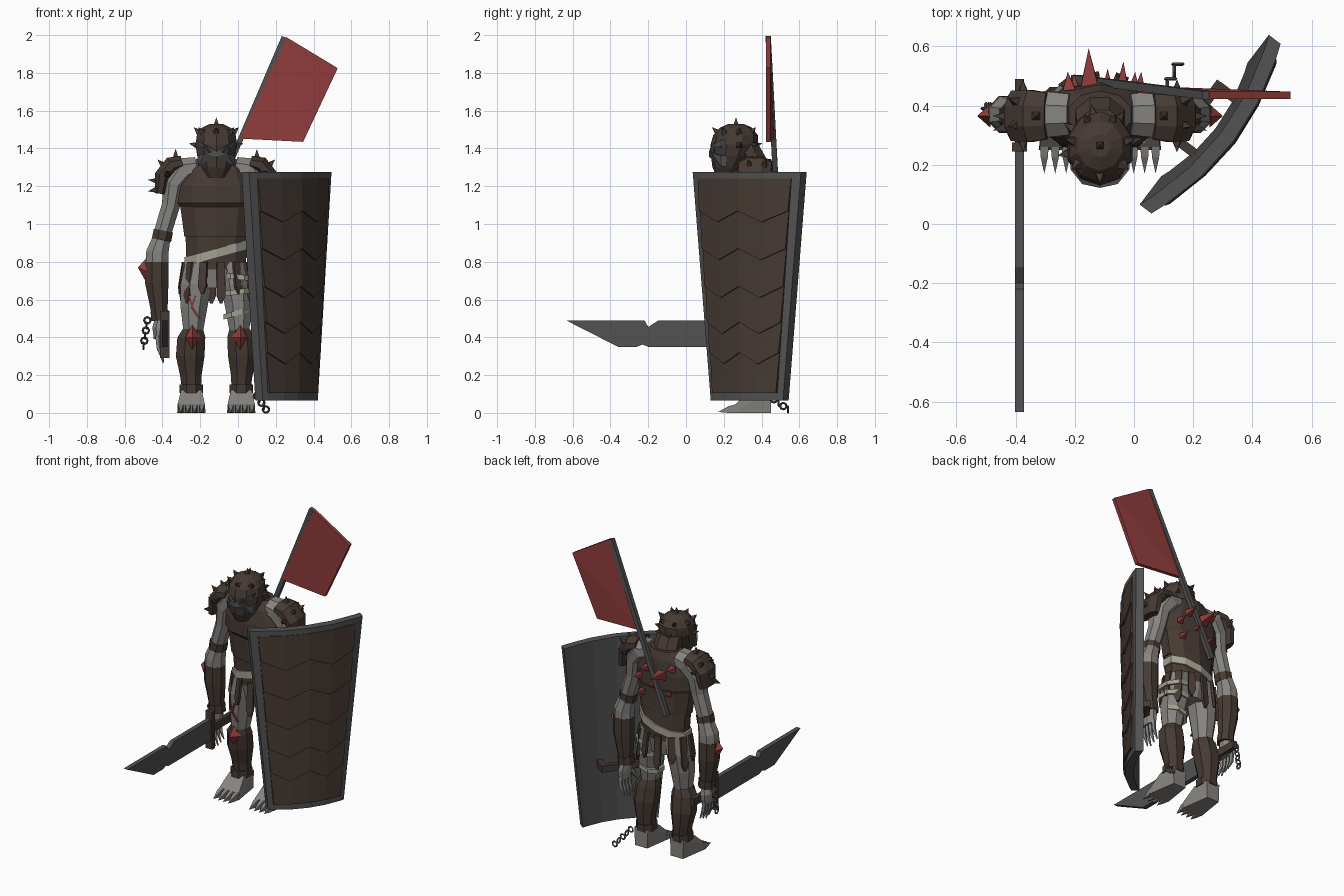
import bpy, bmesh
from math import pi, cos, sin
from mathutils import Vector as V

if "Cube" in bpy.data.objects:
    bpy.data.objects.remove(bpy.data.objects["Cube"])

CX, CY = -0.115, 0.365   # body axis


def material(name, rgb):
    m = bpy.data.materials.new(name)
    m.diffuse_color = (*rgb, 1)
    m.use_nodes = True
    m.node_tree.nodes["Principled BSDF"].inputs["Base Color"].default_value = m.diffuse_color
    return m


BROWN = material("leather", (0.062, 0.042, 0.033))
SKIN = material("skin", (0.24, 0.23, 0.215))
METAL = material("metal", (0.085, 0.085, 0.088))
RED = material("red", (0.28, 0.045, 0.045))
CLOTH = material("cloth", (0.36, 0.35, 0.28))


def finish(name, bm, mat):
    bmesh.ops.recalc_face_normals(bm, faces=bm.faces)
    me = bpy.data.meshes.new(name)
    bm.to_mesh(me)
    bm.free()
    me.materials.append(mat)
    ob = bpy.data.objects.new(name, me)
    bpy.context.collection.objects.link(ob)
    return ob


def hull(name, pts, mat):
    bm = bmesh.new()
    for p in pts:
        bm.verts.new(p)
    r = bmesh.ops.convex_hull(bm, input=bm.verts)
    bmesh.ops.delete(bm, geom=list({v for v in r["geom_interior"] if isinstance(v, bmesh.types.BMVert)}), context='VERTS')
    bmesh.ops.dissolve_limit(bm, angle_limit=0.02, verts=bm.verts, edges=bm.edges)
    return finish(name, bm, mat)


def box(name, lo, hi, mat):
    return hull(name, [(x, y, z) for x in (lo[0], hi[0]) for y in (lo[1], hi[1]) for z in (lo[2], hi[2])], mat)


def bar(name, a, b, w, d, mat, up=(0, 1, 0)):
    # rectangular beam from a to b: half width w, half depth d along "up"
    a, b, up = V(a), V(b), V(up)
    side = (b - a).cross(up).normalized()
    return hull(name, [p + side * w * i + up * d * j for p in (a, b) for i in (-1, 1) for j in (-1, 1)], mat)


def tube(name, path, mat, n=8, flat=False, slope=0):
    # rings (x, y, z, radius across, radius in y) lofted along a path
    bm = bmesh.new()
    rings = []
    for k, (x, y, z, a, b) in enumerate(path):
        t = V(path[min(k + 1, len(path) - 1)][:3]) - V(path[max(k - 1, 0)][:3])
        t = V((0, 0, 1)) if flat else t.normalized()
        across = V((0, 1, 0)).cross(t).normalized()
        deep = t.cross(across)
        ring = []
        for i in range(n):
            th = 2 * pi * (i + .5) / n
            p = V((x, y, z)) + across * a * cos(th) + deep * b * sin(th)
            p.z += slope * (p.x - x)
            ring.append(bm.verts.new(p))
        rings.append(ring)
    for r, q in zip(rings, rings[1:]):
        for i in range(n):
            bm.faces.new((r[i], r[(i + 1) % n], q[(i + 1) % n], q[i]))
    bm.faces.new(rings[0])
    bm.faces.new(rings[-1])
    return finish(name, bm, mat)


def spike(name, base, direction, r, length, mat):
    d = V(direction).normalized()
    u = d.orthogonal().normalized()
    w = d.cross(u)
    b = V(base) - d * .01
    return hull(name, [b + u * r, b - u * r, b + w * r, b - w * r, b + d * (length + .01)], mat)


def chain(name, start, step, count):
    for i in range(count):
        bpy.ops.mesh.primitive_torus_add(major_segments=8, minor_segments=4, major_radius=.017, minor_radius=.006,
                                         location=V(start) + V(step) * i, rotation=(pi / 2, 0, pi / 2 * (i % 2)))
        bpy.context.object.name = name
        bpy.context.object.data.materials.append(METAL)


def body(rows):
    return [(CX, y, z, a, b) for y, z, a, b in rows]


# torso, belt and skirt
tube("pelvis", body([(.38, .66, .10, .08), (.38, .76, .165, .10), (.38, .84, .165, .10)]), SKIN, 10, True)
tube("abdomen", body([(.38, .76, .165, .10), (.38, .86, .168, .105), (.375, .95, .172, .105)]), BROWN, 10, True)
tube("chest_armour", body([(.37, .935, .178, .11), (.365, 1.09, .2, .11), (.36, 1.11, .215, .122), (.36, 1.2, .215, .118),
                           (.365, 1.29, .17, .105), (.37, 1.345, .11, .08)]), BROWN, 10, True)
tube("belt", body([(.38, .82, .178, .115), (.38, .87, .178, .115)]), CLOTH, 10, True, .27)
for i in range(12):
    th = 2 * pi * (i + .25) / 12
    out, tan = V((cos(th), sin(th), 0)), V((-sin(th), cos(th), 0))
    low = .58 if i % 2 else .63
    pts = []
    for r, z, w in ((1, .8, .02), (1.12, low + .04, .023), (1.12, low, .006)):
        c = V((CX + .165 * r * cos(th), .38 + .105 * r * sin(th), z))
        pts += [c + tan * w * s + out * o for s in (-1, 1) for o in (0, .016)]
    hull("skirt_strip", pts, BROWN)

# head, helmet, visor
tube("neck", body([(.38, 1.24, .12, .085), (.36, 1.34, .09, .075), (.32, 1.42, .085, .07)]), BROWN, 8, True)
tube("helmet", body([(.205, 1.245, .045, .04), (.22, 1.3, .082, .08), (.24, 1.36, .106, .108), (.255, 1.42, .116, .125),
                     (.262, 1.47, .108, .118), (.265, 1.51, .078, .085), (.265, 1.53, .035, .04)]), BROWN, 10, True)
for s in (-1, 1):
    for z0, z1 in ((1.445, 1.41), (1.36, 1.305)):
        hull("visor_wing", [(CX + s * x, y + o, z) for x, y, z in
             ((0, .122, 1.385), (0, .122, 1.355), (.06, .135, (z0 + 1.39) / 2), (.1, .185, z0), (.095, .185, z1))
             for o in (0, .03)], METAL)
spike("helmet_spike", (CX, .265, 1.525), (0, 0, 1), .024, .04, BROWN)
for z, r, count, tilt in ((1.49, .098, 7, .9), (1.42, .115, 8, .2)):
    for i in range(count):
        th = 2 * pi * i / count + (-pi / 2 if z > 1.45 else .2)
        if z < 1.45 and sin(th) < -.4:
            continue
        spike("helmet_spike", (CX + r * cos(th), .26 + r * sin(th), z), (cos(th), sin(th), tilt), .022, .033, BROWN)

# arms, legs (mirrored about the body axis)
for s in (-1, 1):
    X = lambda d: CX + s * d

    def limb(name, rows, mat, n=8, flat=False, slope=0):
        return tube(name, [(X(d), y, z, a, b) for d, y, z, a, b in rows], mat, n, flat, slope)

    limb("upper_arm", [(.10, .37, 1.30, .06, .075), (.17, .37, 1.285, .08, .085), (.225, .365, 1.21, .065, .075),
                       (.24, .365, 1.1, .052, .06), (.285, .365, .95, .05, .055)], SKIN)
    limb("pauldron", [(.18, .365, 1.325, .04, .085), (.235, .365, 1.312, .05, .095), (.285, .365, 1.255, .045, .092),
                      (.298, .365, 1.16, .03, .075)], BROWN)
    for d, z, dy, dx, dz in ((.215, 1.36, 0, 0, 1), (.285, 1.315, -.03, .7, .7), (.285, 1.315, .05, .7, .7),
                             (.325, 1.23, 0, 1, .1), (.325, 1.18, -.04, 1, -.2)):
        spike("pauldron_spike", (X(d), .365 + dy, z), (s * dx, dy * 6, dz), .022, .038, BROWN)
    for dy in (-.09, .09):
        spike("pauldron_spike", (X(.26), .365 + dy, 1.27), (0, dy, .03), .022, .035, BROWN)
    limb("elbow_band", [(.28, .365, .965, .056, .06), (.29, .365, .915, .056, .06)], BROWN)
    limb("elbow", [(.285, .37, .94, .048, .052), (.312, .37, .85, .064, .066), (.315, .37, .75, .066, .066)], SKIN)
    limb("bracer", [(.315, .37, .80, .067, .068), (.315, .37, .69, .067, .068), (.30, .37, .52, .045, .05)], BROWN)
    hull("elbow_spike", [(X(.37), .365, .82), (X(.37), .365, .69), (X(.37), .325, .75), (X(.37), .405, .75),
                         (X(.415), .365, .77)], RED)
    limb("wrist_band", [(.30, .37, .54, .052, .056), (.296, .37, .49, .052, .056)], BROWN)
    limb("palm", [(.295, .37, .5, .032, .045), (.305, .37, .45, .036, .06), (.305, .37, .39, .028, .055)], SKIN)
    for i in range(4):
        y = .325 + .03 * i
        limb("finger", [(.31, y, .41, .016, .014), (.305, y, .345, .014, .012), (.28, y, .265 + .012 * abs(i - 1), .004, .004)], SKIN, 5)
    hull("thumb", [(X(.28 + a), .32 + b, z) for a in (0, .025) for b in (0, .02) for z in (.45, .42)] + [(X(.265), .29, .35)], SKIN)
    # leg
    limb("thigh", [(.085, .38, .80, .085, .095), (.105, .375, .68, .09, .1), (.118, .37, .56, .077, .085),
                   (.122, .365, .43, .056, .065)], SKIN, 8, True)
    limb("greave", [(.122, .365, .45, .055, .065), (.132, .37, .40, .08, .08), (.138, .385, .30, .082, .085),
                    (.135, .395, .2, .062, .068), (.132, .395, .14, .056, .06)], BROWN, 8, True)
    limb("ankle_band", [(.132, .39, .15, .067, .072), (.132, .39, .105, .067, .072)], BROWN, 8, True)
    hull("knee_spike", [(X(.127), .305, .47), (X(.127), .305, .33), (X(.08), .31, .4), (X(.172), .31, .4),
                        (X(.127), .255, .4)], RED)
    hull("foot", [(X(.132 + w * k), y, z) for k in (-1, 1) for w, y, z in
                  ((.05, .45, .12), (.055, .34, .12), (.045, .45, 0), (.072, .26, .045), (.075, .25, 0))], SKIN)
    for i in range(4):
        d = .077 + .037 * i
        hull("toe_claw", [(X(d + a), .28, z) for a in (-.016, .016) for z in (.0, .05)] +
             [(X(d + a), .225, z) for a in (-.012, .012) for z in (.0, .035)] + [(X(d), .17, .005)], SKIN)

# leg wraps on one thigh, red markings on the other
for z, r, sl in ((.72, .098, -.1), (.64, .095, .12), (.53, .08, .3)):
    tube("thigh_wrap", [(CX + .112, .372, z - .014, r, r + .01), (CX + .112, .372, z + .014, r, r + .01)], CLOTH, 8, True, sl)
for a, b in (((-.11, .62), (-.13, .56)), ((-.13, .56), (-.09, .5)), ((-.145, .62), (-.12, .54))):
    bar("thigh_mark", (CX + a[0], .285, a[1]), (CX + b[0], .292, b[1]), .005, .006, RED)

# chains
chain("wrist_chain", (-.48, .39, .49), (-.004, 0, -.027), 6)
chain("ankle_chain", (.10, .44, .09), (.012, .025, -.018), 5)

# notched sword in one hand
bm = bmesh.new()
f = bm.faces.new([bm.verts.new((-.402, y, z)) for y, z in (
    (-.635, .49), (-.22, .49), (-.2, .455), (-.145, .49), (.26, .49), (.26, .35), (-.2, .35), (-.23, .362), (-.26, .35), (-.36, .35))])
ext = bmesh.ops.extrude_face_region(bm, geom=[f])
bmesh.ops.translate(bm, vec=(.03, 0, 0), verts=[v for v in ext["geom"] if isinstance(v, bmesh.types.BMVert)])
finish("sword_blade", bm, METAL)
box("sword_guard", (-.412, .245, .29), (-.362, .275, .54), BROWN)
box("sword_grip", (-.402, .26, .395), (-.372, .49, .445), BROWN)

# banner and pole on the back
bar("banner_pole", (-.2, .49, .95), (.245, .435, 1.99), .014, .014, METAL)
hull("banner", [(x, y + o, z) for x, y, z in ((.255, .435, 1.99), (.528, .435, 1.825), (.345, .435, 1.435), (.012, .455, 1.452))
                for o in (-.012, .012)], RED)

# red crystals on the back
for x, z, r, l in ((-.15, 1.2, .045, .13), (-.04, 1.22, .03, .085), (-.09, 1.12, .025, .06), (-.22, 1.25, .03, .05),
                   (.02, 1.15, .025, .05), (.0, 1.05, .025, .05), (-.2, 1.08, .022, .045)):
    spike("back_crystal", (x, .465, z), ((x - CX) * .7, 1, .15), r, l, RED)

# curved tapered shield
CH, N, C = V((.606, .796, 0)), V((.796, -.606, 0)), V((.277, .322, 0))
Z0, Z1 = .065, 1.275


def shield_point(u, z, o):
    w = .24 + .12 * (z - Z0) / (Z1 - Z0)
    return C + CH * u * w + N * (.2 * w * (1 - u * u) + o) + V((0, 0, z))


def plate(name, us, rows, mat):
    # rows: list of (list of z per column, front offset); closed at a back offset
    bm = bmesh.new()
    back = -.05 if mat is METAL else -.005
    loop = [(zs, o) for zs, o in rows] + [(zs, back) for zs, o in (rows[-1], rows[0])]
    g = [[bm.verts.new(shield_point(u, z, o)) for u, z in zip(us, zs)] for zs, o in loop]
    for k in range(len(g)):
        a, b = g[k], g[(k + 1) % len(g)]
        for i in range(len(us) - 1):
            bm.faces.new((a[i], a[i + 1], b[i + 1], b[i]))
    for i in (0, -1):
        bm.faces.new([r[i] for r in g])
    finish(name, bm, mat)


US = (-1, -.87, -.44, 0, .44, .87, 1)
plate("shield_plate", US, [([Z0] * 7, 0), ([Z1] * 7, 0)], METAL)
levels = [.105, .29, .45, .64, .84, 1.04, 1.24]
zig = [0, .03, -.03, .03, -.03]
for k in range(6):
    edge = lambda j: [levels[j] + (0 if j in (0, 6) else (.03, -.03)[i % 2]) for i in range(5)]
    plate("shield_scale", US[1:6], [(edge(k), .014), (edge(k + 1), .004)], BROWN)
grip = V((.215, .375, .46))
bar("shield_grip", grip - CH * .13, grip + CH * .13, .022, .016, BROWN, N)
for s in (-1, 1):
    p = grip + CH * .115 * s
    bar("shield_grip_post", p, p + N * .11, .022, .016, BROWN, CH)
